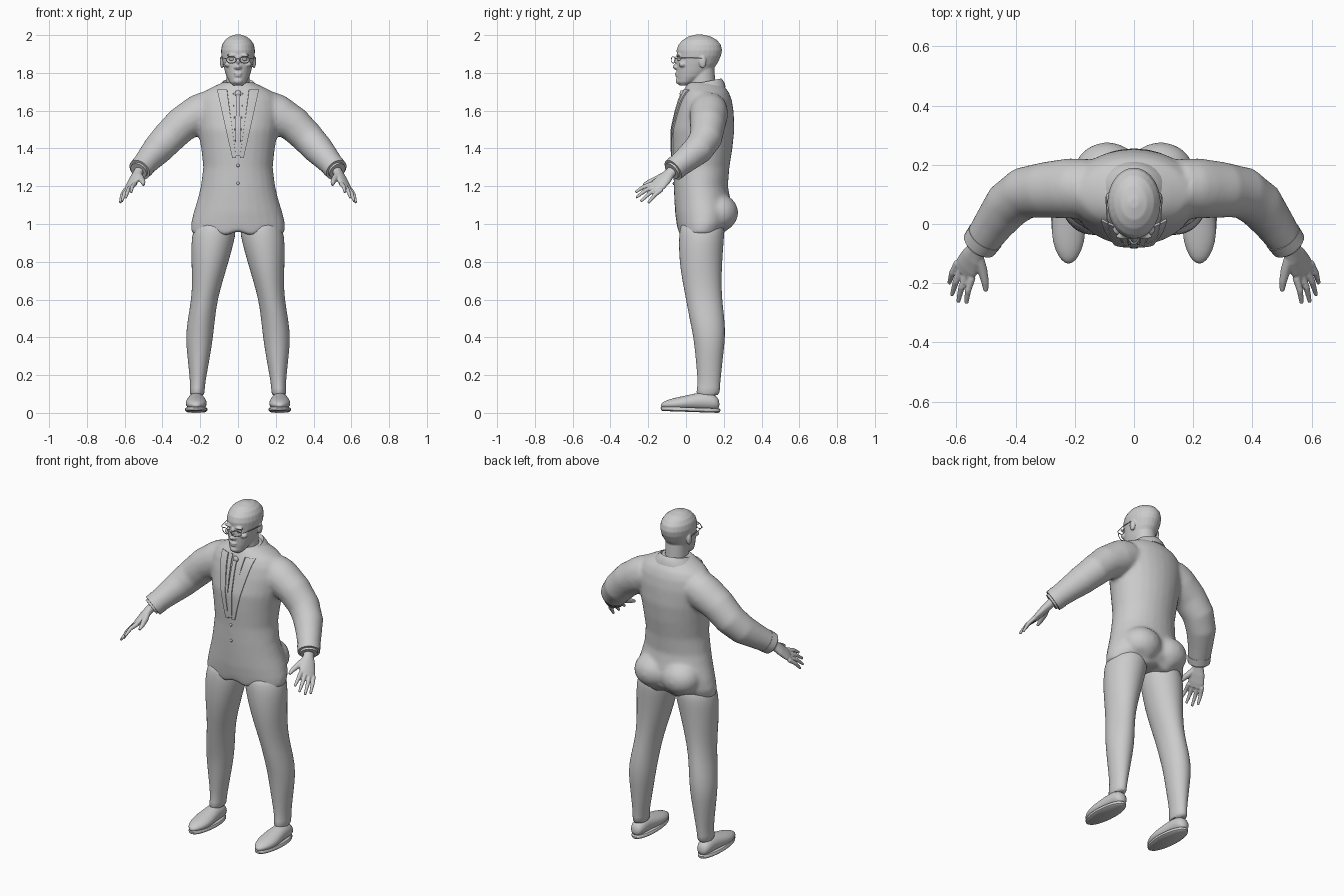
import bpy, bmesh, math
from mathutils import Vector, Matrix
from mathutils.bvhtree import BVHTree

cube = bpy.data.objects.get("Cube")
if cube:
    bpy.data.objects.remove(cube, do_unlink=True)

GREY = (0.6, 0.6, 0.6, 1)
grey = bpy.data.materials.new("plain_grey")
grey.use_nodes = True
grey.diffuse_color = GREY
grey.node_tree.nodes["Principled BSDF"].inputs["Base Color"].default_value = GREY


def loft(bm, rings, n=28):
    """Skin closed elliptical rings, each (centre, half axis, half axis)."""
    loops = []
    for c, u, v in rings:
        angles = [math.tau * i / n for i in range(n)]
        loops.append([bm.verts.new(Vector(c) + Vector(u) * math.cos(a) + Vector(v) * math.sin(a))
                      for a in angles])
    for a, b in zip(loops, loops[1:]):
        for i in range(n):
            j = (i + 1) % n
            bm.faces.new((a[i], a[j], b[j], b[i]))
    bm.faces.new(loops[0][::-1])
    bm.faces.new(loops[-1])


def upright(bm, table):
    """Rows are height, centre x, half width, front y, back y."""
    loft(bm, [((x, (f + b) / 2, z), (w, 0, 0), (0, (b - f) / 2, 0)) for z, x, w, f, b in table])


def tube(bm, points, radii, n=16):
    pts = [Vector(p) for p in points]
    rings = []
    for i, p in enumerate(pts):
        d = pts[min(i + 1, len(pts) - 1)] - pts[max(i - 1, 0)]
        m = d.to_track_quat('Z', 'Y').to_matrix()
        rings.append((p, m.col[0] * radii[i], m.col[1] * radii[i]))
    loft(bm, rings, n)


def ball(bm, centre, size):
    m = Matrix.Translation(centre) @ Matrix.Diagonal((*size, 1))
    bmesh.ops.create_uvsphere(bm, u_segments=20, v_segments=12, radius=1, matrix=m)


def finish(name, bm, voxel=0, smooth=0, mirror=False, subdivide=0, thick=0):
    """Turn a bmesh into a shaded object with its modifiers baked in."""
    bmesh.ops.recalc_face_normals(bm, faces=bm.faces)
    mesh = bpy.data.meshes.new(name)
    bm.to_mesh(mesh)
    bm.free()
    ob = bpy.data.objects.new(name, mesh)
    bpy.context.scene.collection.objects.link(ob)
    if thick:
        ob.modifiers.new("thickness", 'SOLIDIFY').thickness = thick
        ob.modifiers["thickness"].offset = 0
    if subdivide:
        ob.modifiers.new("rounding", 'SUBSURF').levels = subdivide
    if voxel:
        mod = ob.modifiers.new("fuse", 'REMESH')
        mod.mode, mod.voxel_size = 'VOXEL', voxel
    if smooth:
        mod = ob.modifiers.new("soften", 'SMOOTH')
        mod.factor, mod.iterations = 0.5, smooth
    if mirror:
        ob.modifiers.new("mirror", 'MIRROR')
    bpy.context.view_layer.update()
    baked = ob.evaluated_get(bpy.context.evaluated_depsgraph_get())
    ob.data = bpy.data.meshes.new_from_object(baked)
    ob.modifiers.clear()
    ob.data.materials.clear()
    ob.data.materials.append(grey)
    ob.data.polygons.foreach_set("use_smooth", [True] * len(ob.data.polygons))
    ob.data.set_sharp_from_angle(angle=math.radians(45))
    return ob


# Jacket: body, seat and sleeves fused into one cloth surface
bm = bmesh.new()
upright(bm, [(z, 0, w, f, b) for z, w, f, b in (
    (.95, .247, -.04, .2), (1, .25, -.05, .235), (1.06, .236, -.058, .248), (1.13, .214, -.062, .235),
    (1.2, .197, -.065, .222), (1.3, .184, -.067, .23), (1.4, .195, -.072, .246), (1.5, .212, -.073, .256),
    (1.6, .225, -.05, .252), (1.66, .215, -.032, .242), (1.7, .185, -.015, .226),
    (1.73, .125, 0, .2), (1.75, .08, .01, .18))])
ELBOW, CUFF = Vector((.425, .065, 1.395)), Vector((.515, -.06, 1.293))
for s in (1, -1):
    flip = lambda p: (s * p[0], p[1], p[2])
    ball(bm, (s * .09, .17, 1.06), (.115, .107, .1))
    ball(bm, (s * .2, .122, 1.59), (.1, .1, .1))
    tube(bm, [flip(p) for p in ((.15, .12, 1.61), (.22, .12, 1.575), (.3, .115, 1.525),
                                (.37, .105, 1.455), ELBOW, (.47, .005, 1.345), CUFF)],
         (.1, .102, .094, .088, .082, .07, .06), 24)
jacket = finish("jacket", bm, voxel=.011, smooth=8)
for v in jacket.data.vertices:
    if v.co.z < 1:
        v.co.z += .008 * math.cos(v.co.x * 45) * (1 - v.co.z) / .05
cloth = BVHTree.FromPolygons([v.co for v in jacket.data.vertices],
                             [p.vertices for p in jacket.data.polygons])


def on_chest(x, z, gap):
    hit = cloth.ray_cast(Vector((x, -1, z)), Vector((0, 1, 0)))[0]
    hit = hit or cloth.find_nearest(Vector((x, -.02, z)))[0]
    return Vector((x, hit.y - gap, z))


def chest_strip(name, low, high, gap, mirror=False):
    """Thin plate following the chest; ends are height, inner x, outer x."""
    bm = bmesh.new()
    rows = []
    for i in range(25):
        z, a, b = (p + (q - p) * i / 24 for p, q in zip(low, high))
        rows.append([bm.verts.new(on_chest(a + (b - a) * j / 4, z, gap)) for j in range(5)])
    for a, b in zip(rows, rows[1:]):
        for j in range(4):
            bm.faces.new((a[j], a[j + 1], b[j + 1], b[j]))
    finish(name, bm, mirror=mirror, thick=.007)


# Lapels, shirt edges, tie and buttons
chest_strip("lapels", (1.35, .01, .03), (1.71, .058, .11), .006, True)
chest_strip("shirt_edges", (1.38, .012, .02), (1.71, .026, .052), .002, True)
chest_strip("tie", (1.36, -.013, .013), (1.69, -.011, .011), .007)
bm = bmesh.new()
ball(bm, on_chest(0, 1.69, .004), (.017, .011, .018))
finish("tie_knot", bm)
bm = bmesh.new()
for z in (1.31, 1.215):
    ball(bm, on_chest(0, z, .001), (.008, .005, .008))
finish("jacket_buttons", bm)

# Collar, higher at the back of the neck
bm = bmesh.new()
loft(bm, [((0, .095, z), (w, 0, 0), (0, d, d * .2)) for z, w, d in (
    (1.7, .125, .115), (1.722, .112, .11), (1.742, .092, .1), (1.752, .082, .092), (1.735, .074, .08))])
finish("collar", bm)

# Sleeve cuffs and shirt cuffs
along = (CUFF - ELBOW).normalized()
for name, start, end, r in (("sleeve_cuffs", -.028, .012, .064), ("shirt_cuffs", -.01, .024, .05)):
    bm = bmesh.new()
    tube(bm, [CUFF + along * start, CUFF + along * end], (r, r * .96), 24)
    finish(name, bm, mirror=True)

# Hands
bm = bmesh.new()
wrist = CUFF + along * .01
index, little = Vector((.545, -.185, 1.213)), Vector((.598, -.128, 1.18))
knuckle = (index + little) / 2
across = (little - index).normalized()
thin = across.cross(knuckle - wrist).normalized()
loft(bm, [(wrist.lerp(knuckle, t), across * a, thin * b) for t, a, b in (
    (-.2, .03, .026), (.2, .03, .024), (.5, .042, .023), (.85, .047, .019), (1.08, .042, .014))])
tips = ((.566, -.268, 1.168), (.594, -.264, 1.14), (.615, -.24, 1.119), (.624, -.2, 1.112))
for i, tip in enumerate(tips):
    root = index.lerp(little, .05 + .3 * i)
    tip = Vector(tip)
    middle = root.lerp(tip, .5) + Vector((.004, 0, .007))
    tube(bm, [root.lerp(knuckle, .2), root, middle, tip], (.012, .013, .011, .007))
tube(bm, [wrist.lerp(index, .3), (.512, -.155, 1.238), (.503, -.195, 1.222), (.5, -.226, 1.207)],
     (.017, .017, .013, .008))
finish("hands", bm, voxel=.004, smooth=2, mirror=True)

# Trouser legs
bm = bmesh.new()
upright(bm, [(z, (a + b) / 2, (b - a) / 2, f, k) for z, a, b, f, k in (
    (1.03, .02, .2, -.02, .19), (.97, .008, .24, -.035, .205), (.9, .022, .248, -.039, .199),
    (.8, .05, .247, -.035, .192), (.7, .08, .243, -.02, .188), (.6, .108, .247, 0, .191),
    (.5, .122, .266, .018, .204), (.4, .132, .278, .04, .209), (.3, .148, .268, .05, .196),
    (.2, .166, .257, .06, .186), (.13, .178, .252, .062, .178), (.085, .174, .26, .045, .182))])
finish("trouser_legs", bm, mirror=True, subdivide=1)

# Shoes and soles
bm = bmesh.new()
loft(bm, [((.221, y, (a + b) / 2), (w, 0, 0), (0, 0, (b - a) / 2)) for y, w, a, b in (
    (-.134, .008, .032, .046), (-.115, .033, .022, .064), (-.06, .056, .014, .08), (0, .057, .014, .092),
    (.05, .05, .014, .104), (.1, .045, .014, .11), (.15, .042, .014, .1), (.178, .024, .018, .07))])
finish("shoes", bm, mirror=True, subdivide=1)
bm = bmesh.new()
loft(bm, [((.221, .024, z), (w, 0, 0), (0, d, -.005)) for z, w, d in (
    (.005, .05, .148), (.011, .058, .157), (.022, .059, .158), (.028, .054, .152))])
finish("shoe_soles", bm, mirror=True)

# Head with neck, ears, nose, brow and lips
bm = bmesh.new()
upright(bm, [(z, 0, w, f, b) for z, w, f, b in (
    (1.732, .025, -.032, .01), (1.75, .044, -.047, .05), (1.78, .06, -.05, .11), (1.81, .07, -.05, .138),
    (1.85, .08, -.05, .166), (1.89, .088, -.048, .185), (1.92, .09, -.05, .191), (1.95, .084, -.04, .184),
    (1.975, .068, -.016, .163), (1.993, .044, .014, .13), (2.003, .014, .055, .085))])
upright(bm, [(1.69, 0, .066, .015, .165), (1.75, 0, .062, .02, .155), (1.83, 0, .06, .03, .15)])
tube(bm, [(0, -.046, 1.885), (0, -.054, 1.858), (0, -.06, 1.835), (0, -.052, 1.82)],
     (.009, .011, .014, .009))
ball(bm, (0, -.036, 1.757), (.026, .019, .018))
ball(bm, (0, -.048, 1.797), (.023, .011, .006))
ball(bm, (0, -.047, 1.785), (.02, .011, .006))
for s in (1, -1):
    ball(bm, (s * .012, -.05, 1.829), (.009, .011, .009))
    ball(bm, (s * .034, -.041, 1.893), (.028, .011, .008))
    ball(bm, (s * .05, -.018, 1.845), (.022, .02, .016))
    ball(bm, (s * .085, .088, 1.858), (.011, .02, .033))
finish("head", bm, voxel=.0045, smooth=3)
bm = bmesh.new()
ball(bm, (.034, -.036, 1.872), (.014, .013, .008))
finish("eyes", bm, mirror=True)

# Glasses
bm = bmesh.new()
rim = [(.036 + .026 * math.cos(a), -.068 + .01 * math.cos(a), 1.869 + .017 * math.sin(a))
       for a in (math.tau * i / 24 for i in range(25))]
tube(bm, rim, [.0022] * 25, 6)
tube(bm, [(0, -.078, 1.876), (.011, -.077, 1.873)], (.002, .002), 6)
tube(bm, [(.062, -.058, 1.875), (.078, -.045, 1.878), (.091, .02, 1.88), (.094, .085, 1.878)],
     [.0022] * 4, 6)
finish("glasses", bm, mirror=True)
